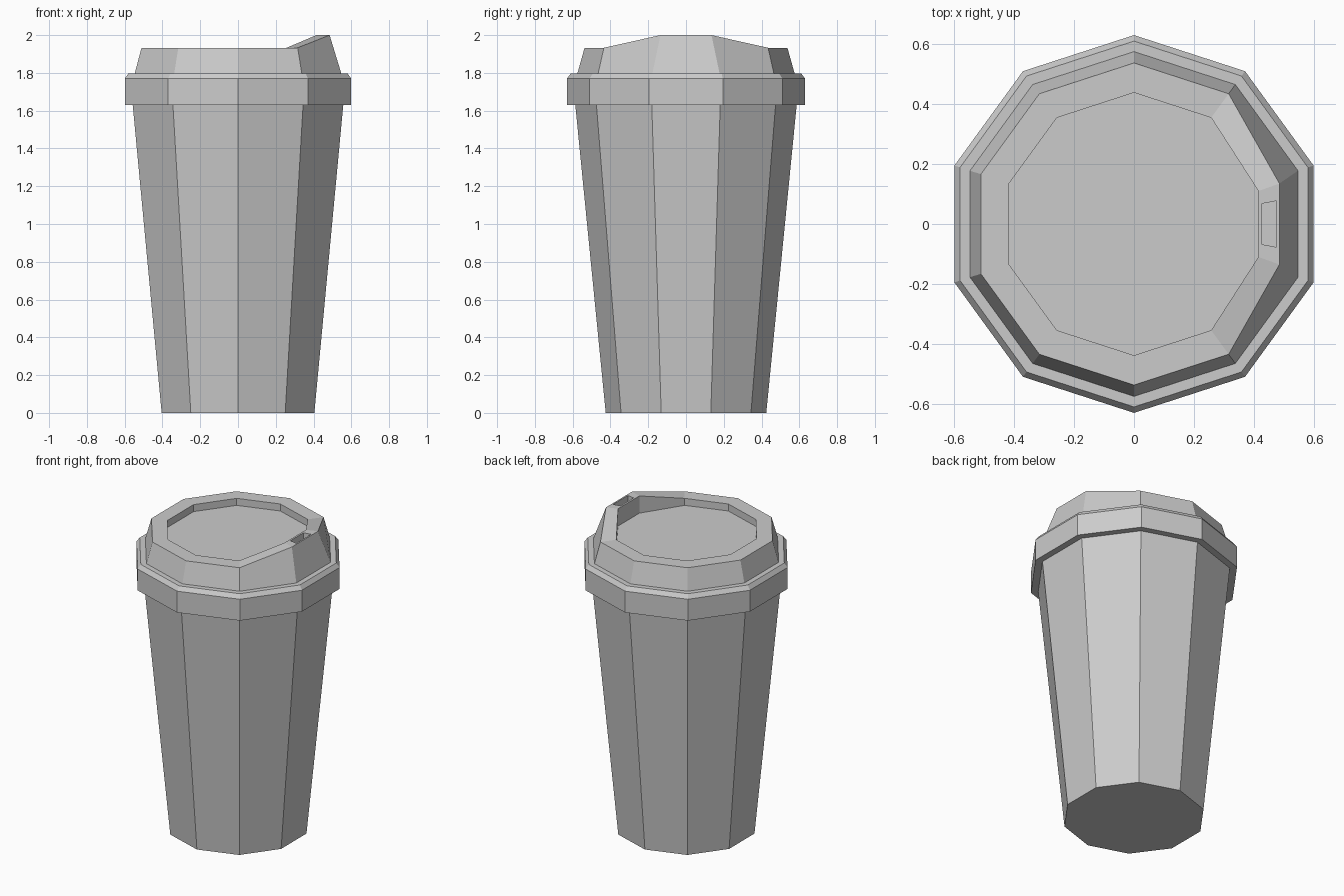
import bpy, bmesh
from math import cos, sin, pi

if "Cube" in bpy.data.objects:
    bpy.data.objects.remove(bpy.data.objects["Cube"])

N = 10  # sides of the cup


def ring(bm, r, z):
    """Decagon with flat sides facing +x and -x; vertices 9 and 0 flank +x."""
    return [bm.verts.new((r * cos(pi / N + 2 * pi * i / N),
                          r * sin(pi / N + 2 * pi * i / N), z)) for i in range(N)]


def bridge(bm, a, b):
    n = len(a)
    return [bm.faces.new((a[i], a[(i + 1) % n], b[(i + 1) % n], b[i])) for i in range(n)]


def finish(name, bm):
    bmesh.ops.recalc_face_normals(bm, faces=bm.faces)
    mesh = bpy.data.meshes.new(name)
    bm.to_mesh(mesh)
    bm.free()
    obj = bpy.data.objects.new(name, mesh)
    bpy.context.collection.objects.link(obj)


# Tapered cup body
bm = bmesh.new()
base, top = ring(bm, 0.425, 0), ring(bm, 0.587, 1.64)
bridge(bm, base, top)
bm.faces.new(base)
bm.faces.new(top)
finish("cup_body", bm)

# Lid: underside, band, chamfer, ledge, dome, rim, recess
bm = bmesh.new()
profile = [(0.56, 1.63), (0.63, 1.63), (0.63, 1.77), (0.61, 1.797),
           (0.575, 1.797), (0.537, 1.933), (0.438, 1.933), (0.438, 1.887)]
rings = [ring(bm, r, z) for r, z in profile]

# Raise the rim on the +x side for the drinking spout
for i, s in ((0, 1), (9, -1)):
    rings[5][i].co = (0.485, 0.135 * s, 2.0)
    rings[6][i].co = (0.415, 0.11 * s, 2.0)
    rings[7][i].co = (0.415, 0.11 * s, 1.887)

strips = [bridge(bm, a, b) for a, b in zip(rings, rings[1:])]
bm.faces.new(rings[0])
bm.faces.new(rings[-1])

# Drinking hole sunk into the spout top
bm.faces.remove(strips[5][9])
edge = [rings[5][9], rings[5][0], rings[6][0], rings[6][9]]
corners = [(0.475, -0.077), (0.475, 0.077), (0.427, 0.068), (0.427, -0.068)]
hole = [bm.verts.new((x, y, 2.0)) for x, y in corners]
floor = [bm.verts.new((x, y, 1.95)) for x, y in corners]
bridge(bm, edge, hole)
bridge(bm, hole, floor)
bm.faces.new(floor)
finish("lid", bm)
